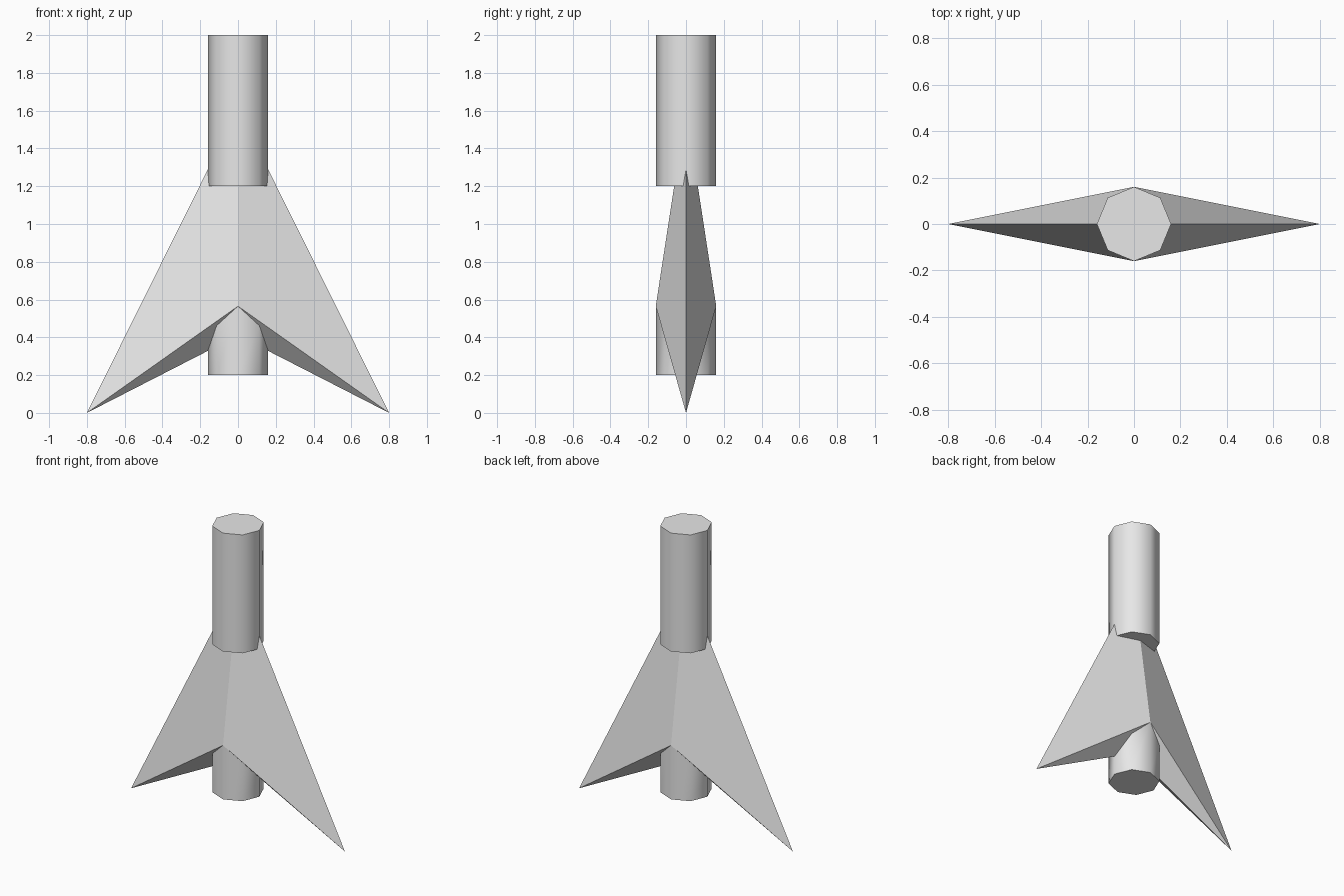
import bpy
import bmesh
import math

RADIUS = 0.16
SIDES = 8
TIP_X = 0.8        # half span of the swept wings
APEX_Z = 1.61      # hidden peak inside the upper tube
RIDGE_Z = 0.565    # front and back corners
BELLY_Z = 0.41     # lowest point on the centre line

cube = bpy.data.objects.get("Cube")
if cube:
    bpy.data.objects.remove(cube, do_unlink=True)

grey = bpy.data.materials.new("light_grey")
grey.use_nodes = True
colour = (0.8, 0.8, 0.8, 1.0)
grey.diffuse_color = colour
grey.node_tree.nodes["Principled BSDF"].inputs["Base Color"].default_value = colour


def make_object(name, bm, smooth=False):
    bmesh.ops.recalc_face_normals(bm, faces=bm.faces[:])
    mesh = bpy.data.meshes.new(name)
    bm.to_mesh(mesh)
    bm.free()
    mesh.materials.append(grey)
    obj = bpy.data.objects.new(name, mesh)
    bpy.context.collection.objects.link(obj)
    if smooth:
        bpy.ops.object.select_all(action='DESELECT')
        obj.select_set(True)
        bpy.context.view_layer.objects.active = obj
        bpy.ops.object.shade_smooth_by_angle(angle=math.radians(60))
    return obj


def make_tube(name, bottom, top_height):
    """Octagonal tube whose top follows a height rule."""
    bm = bmesh.new()
    ring = [(RADIUS * math.cos(math.tau * i / SIDES),
             RADIUS * math.sin(math.tau * i / SIDES)) for i in range(SIDES)]
    low = [bm.verts.new((x, y, bottom)) for x, y in ring]
    high = [bm.verts.new((x, y, top_height(x, y))) for x, y in ring]
    for i in range(SIDES):
        j = (i + 1) % SIDES
        bm.faces.new((low[i], low[j], high[j], high[i]))
    bm.faces.new(low)
    centre = bm.verts.new((0, 0, top_height(0, 0)))
    if abs(high[0].co.z - high[1].co.z) < 1e-5:
        bm.verts.remove(centre)
        bm.faces.new(high)
    else:
        for i in range(SIDES):
            bm.faces.new((high[i], high[(i + 1) % SIDES], centre))
    return make_object(name, bm, smooth=True)


def underside(x, y):
    """Height of the wing body's lower faces."""
    return (BELLY_Z - abs(x) * BELLY_Z / TIP_X
            + abs(y) * (RIDGE_Z - BELLY_Z) / RADIUS)


# Upper and lower tubes
make_tube("upper_tube", 1.2, lambda x, y: 2.0)
make_tube("lower_tube", 0.2, underside)

# Faceted swept body: four sloping faces above, four below
bm = bmesh.new()
apex = bm.verts.new((0, 0, APEX_Z))
belly = bm.verts.new((0, 0, BELLY_Z))
rim = [bm.verts.new(p) for p in ((TIP_X, 0, 0), (0, RADIUS, RIDGE_Z),
                                 (-TIP_X, 0, 0), (0, -RADIUS, RIDGE_Z))]
for i in range(4):
    a, b = rim[i], rim[(i + 1) % 4]
    bm.faces.new((a, b, apex))
    bm.faces.new((b, a, belly))
make_object("swept_wing_body", bm)
